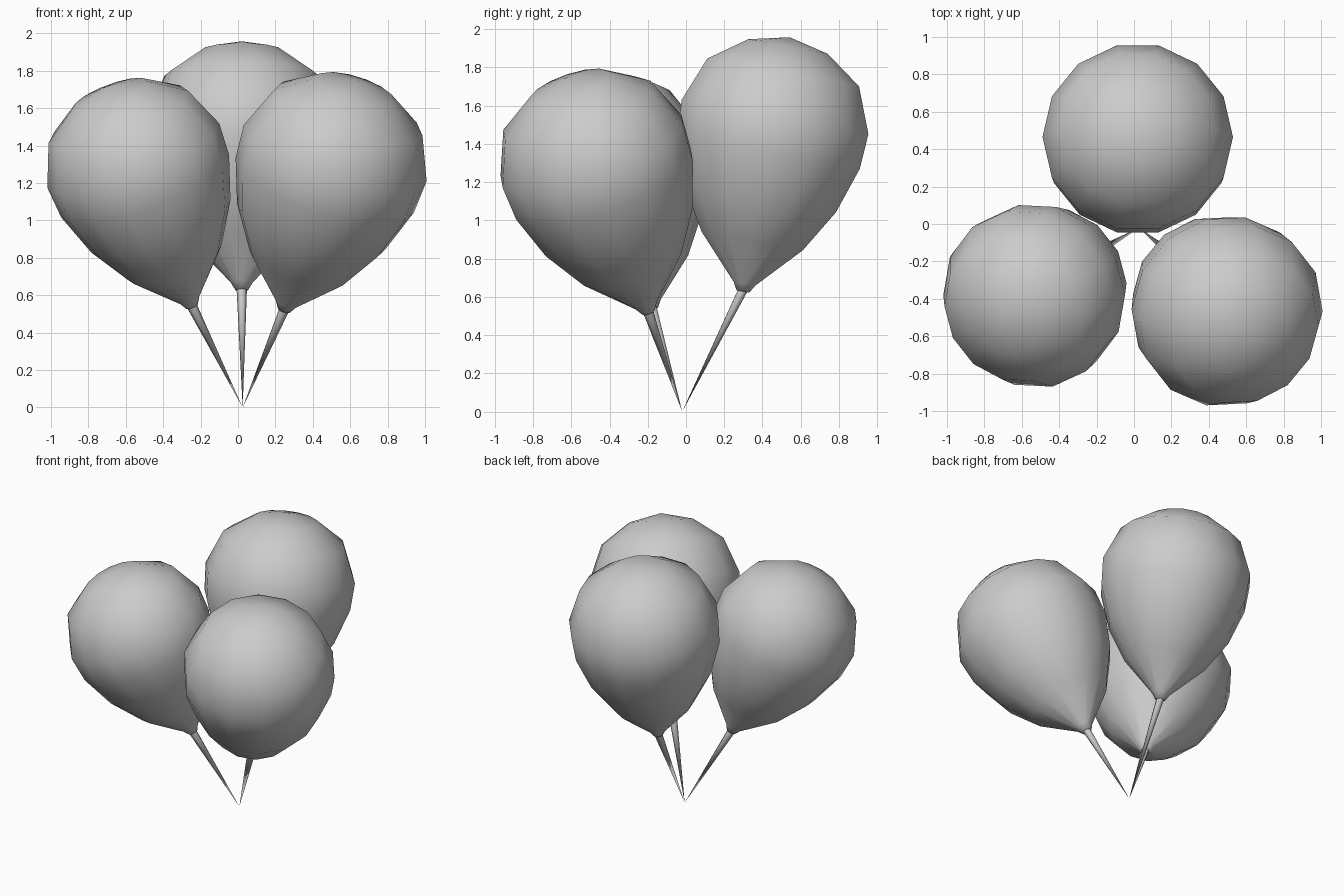
import bpy, bmesh, math
from mathutils import Vector

cube = bpy.data.objects.get("Cube")
if cube:
    bpy.data.objects.remove(cube, do_unlink=True)

# Single soft grey used on every part
grey = bpy.data.materials.new("soft_grey")
grey.use_nodes = True
grey.diffuse_color = (0.6, 0.6, 0.6, 1)
grey.node_tree.nodes["Principled BSDF"].inputs["Base Color"].default_value = (0.6, 0.6, 0.6, 1)

# Half outline of a balloon: (radius, distance from the knot)
OUTLINE = [(0.035, -0.012), (0.06, 0.03), (0.28, 0.26), (0.42, 0.49), (0.505, 0.74),
           (0.517, 0.93), (0.42, 1.17), (0.22, 1.31)]
TOP = 1.36
ANCHOR = Vector((0.025, -0.02, 0.0))


def loft(name, outline, tip, sides, origin, direction, size=1.0):
    """Revolve an outline around an axis; flat base, pointed tip."""
    bm = bmesh.new()
    rings = []
    for radius, height in outline:
        rings.append([bm.verts.new((radius * math.cos(math.tau * i / sides),
                                    radius * math.sin(math.tau * i / sides), height))
                      for i in range(sides)])
    pole = bm.verts.new((0, 0, tip))
    bm.faces.new(rings[0])
    for low, high in zip(rings, rings[1:]):
        for i in range(sides):
            j = (i + 1) % sides
            bm.faces.new((low[i], low[j], high[j], high[i]))
    for i in range(sides):
        bm.faces.new((rings[-1][i], rings[-1][(i + 1) % sides], pole))
    # Shortest tilt from upright to the wanted direction
    turn = Vector((0, 0, 1)).rotation_difference(direction.normalized())
    for v in bm.verts:
        v.co = origin + turn @ (v.co * size)
    bmesh.ops.recalc_face_normals(bm, faces=bm.faces)
    mesh = bpy.data.meshes.new(name)
    bm.to_mesh(mesh)
    bm.free()
    mesh.materials.append(grey)
    obj = bpy.data.objects.new(name, mesh)
    bpy.context.collection.objects.link(obj)
    bpy.ops.object.select_all(action='DESELECT')
    obj.select_set(True)
    bpy.context.view_layer.objects.active = obj
    bpy.ops.object.shade_smooth_by_angle(angle=math.radians(60))
    return obj


# Position, knot, lean and size of each balloon
BALLOONS = [
    ("left", (0.25, -0.20, 0.53), (0.25, -0.27, 0.77), 0.99),
    ("right", (-0.25, -0.18, 0.55), (-0.28, -0.20, 0.72), 0.95),
    ("back", (0.02, 0.30, 0.64), (0.0, 0.18, 0.98), 0.985),
]

for side, knot, lean, size in BALLOONS:
    knot = Vector(knot)
    loft(side + "_balloon", OUTLINE, TOP, 14, knot, Vector(lean), size)
    # String tapers from the knot down to the shared anchor point
    drop = ANCHOR - knot
    loft(side + "_string", [(0.028, 0)], drop.length, 6, knot, drop)
